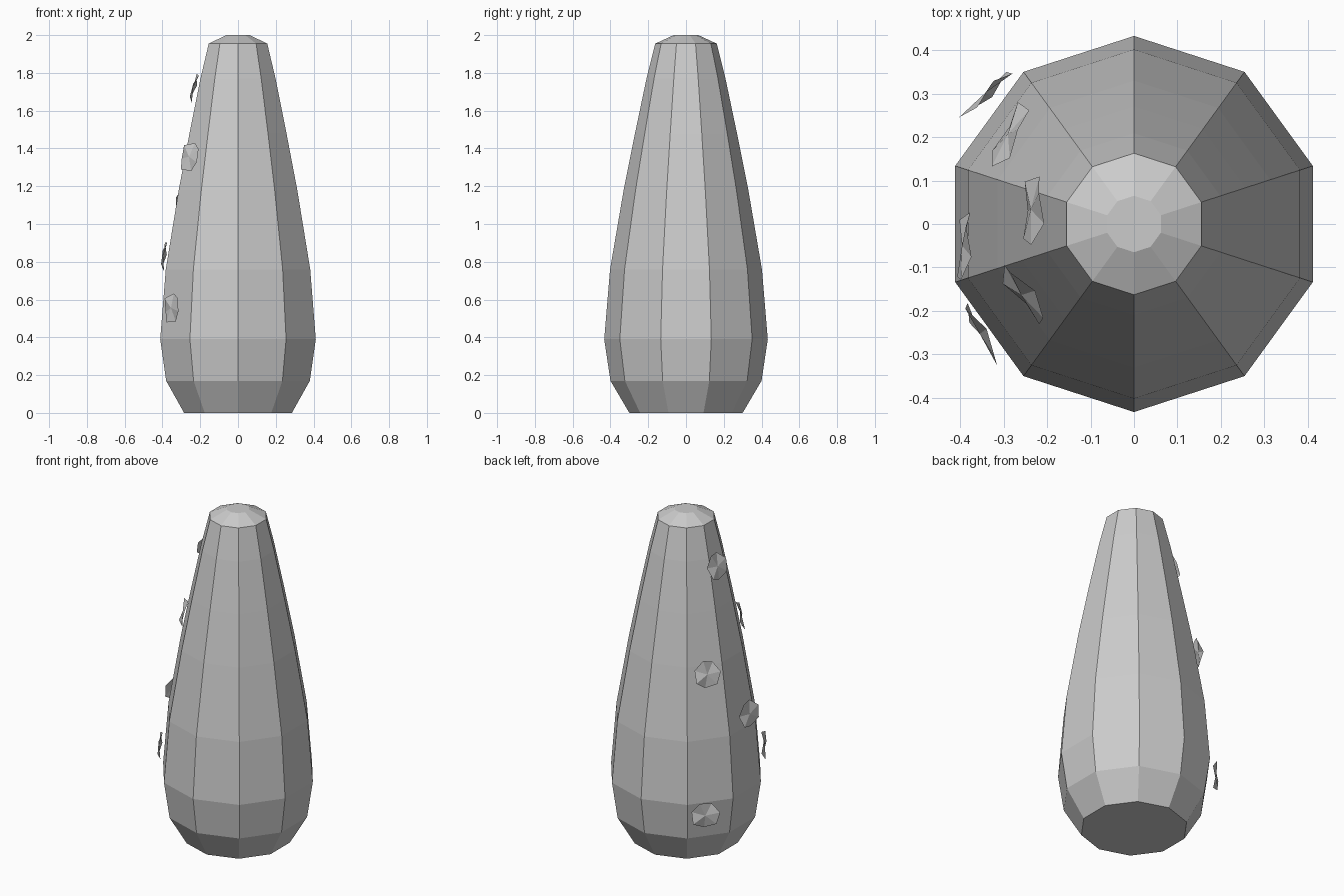
import bpy, bmesh, math
from mathutils import Vector

if "Cube" in bpy.data.objects:
    bpy.data.objects.remove(bpy.data.objects["Cube"])


def make_object(name, bm):
    mesh = bpy.data.meshes.new(name)
    bm.to_mesh(mesh)
    bm.free()
    obj = bpy.data.objects.new(name, mesh)
    bpy.context.collection.objects.link(obj)
    return obj


# Ten-sided tapering body: (radius, height) rings, closed at both ends
PROFILE = [(0.30, 0), (0.40, 0.17), (0.433, 0.39), (0.402, 0.76),
           (0.33, 1.18), (0.27, 1.48), (0.209, 1.77), (0.163, 1.955), (0.065, 2.0)]
SIDES = 10
bm = bmesh.new()
rings = []
for r, z in PROFILE:
    angles = [math.pi / 2 + math.tau * i / SIDES for i in range(SIDES)]
    rings.append([bm.verts.new((r * math.cos(a), r * math.sin(a), z)) for a in angles])
for low, high in zip(rings, rings[1:]):
    for i in range(SIDES):
        j = (i + 1) % SIDES
        bm.faces.new((low[i], low[j], high[j], high[i]))
bm.faces.new(rings[0][::-1])
bm.faces.new(rings[-1])
make_object("body", bm)


# Thin crumpled flakes floating just off the left side
def flake(name, center, azimuth, tilt, spin):
    az, ti = math.radians(azimuth), math.radians(tilt)
    normal = Vector((math.cos(az) * math.cos(ti), math.sin(az) * math.cos(ti), math.sin(ti)))
    side = Vector((-math.sin(az), math.cos(az), 0))
    up = normal.cross(side)
    bm = bmesh.new()
    mid = bm.verts.new(Vector(center) + normal * 0.006)
    rim = []
    n = 7
    for i in range(n):
        a = math.radians(spin) + math.tau * i / n
        bump = 0.008 * (-1) ** i
        r = 0.084 - 0.006 * (i % 2)
        rim.append(bm.verts.new(Vector(center) + side * r * math.cos(a)
                                + up * r * math.sin(a) + normal * bump))
    for i in range(n):
        bm.faces.new((mid, rim[i], rim[(i + 1) % n]))
    make_object(name, bm)


FLAKES = [((-0.338, 0.298, 0.33), 135, -3, 10),
          ((-0.35, -0.25, 0.555), 211, 4, 40),
          ((-0.39, -0.05, 0.83), 177, 7, 20),
          ((-0.285, 0.205, 1.14), 155, 13, 0),
          ((-0.255, -0.16, 1.355), 218, 13, 30),
          ((-0.232, 0.033, 1.72), 178, 15, 15)]
for k, (center, azimuth, tilt, spin) in enumerate(FLAKES):
    flake(f"flake_{k + 1}", center, azimuth, tilt, spin)
